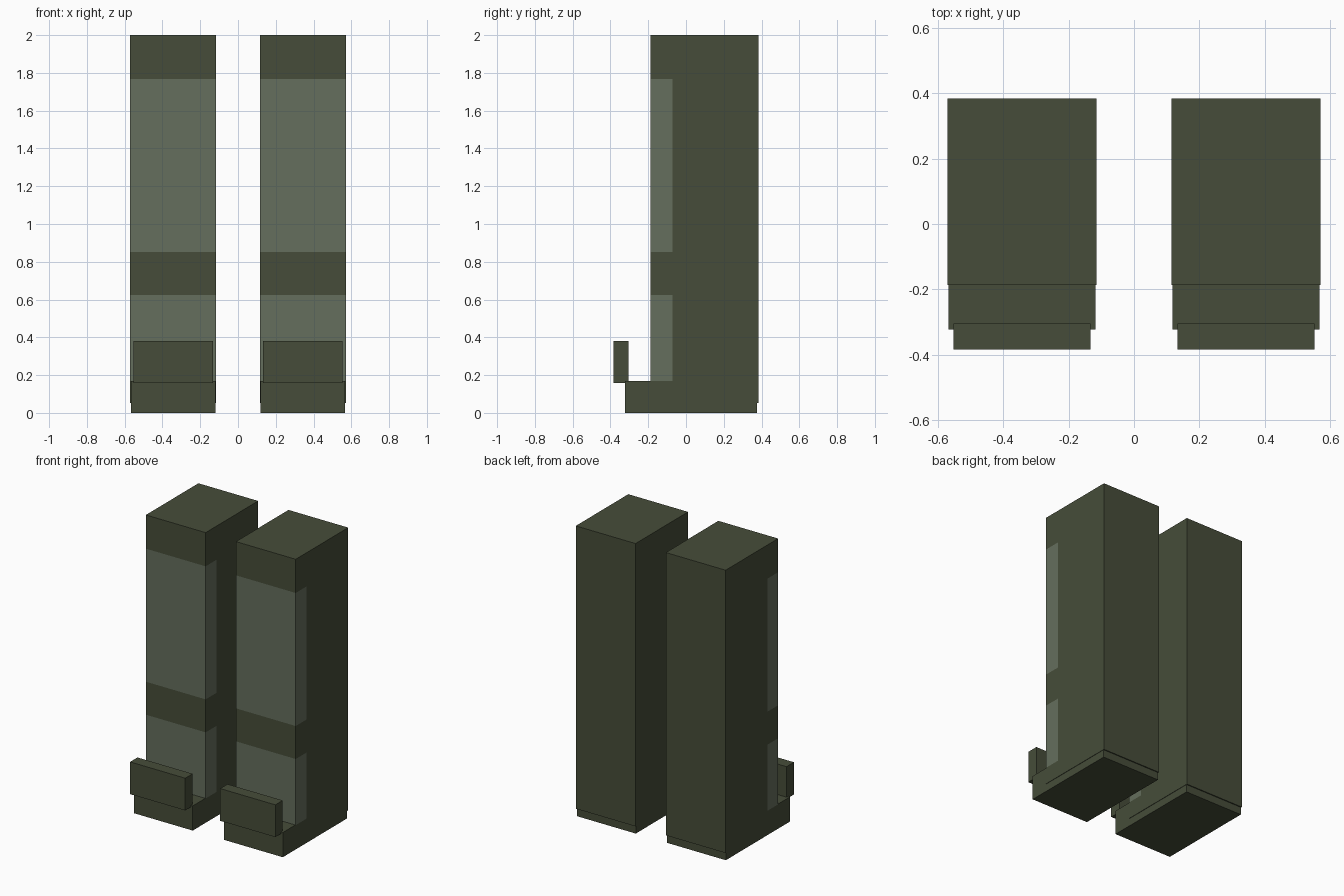
import bpy, bmesh
from mathutils import Vector

cube = bpy.data.objects.get("Cube")
if cube:
    bpy.data.objects.remove(cube, do_unlink=True)


def make_material(name, rgb):
    mat = bpy.data.materials.new(name)
    mat.use_nodes = True
    mat.diffuse_color = (*rgb, 1)
    mat.node_tree.nodes["Principled BSDF"].inputs["Base Color"].default_value = (*rgb, 1)
    return mat


olive = make_material("dark olive", (0.061, 0.073, 0.041))
sage = make_material("grey green", (0.130, 0.156, 0.109))

LEG_X = 0.343                              # centre of each leg
PANEL_BACK = -0.071                        # panels wrap round the sides to here
PANELS = [(0.17, 0.625), (0.852, 1.768)]   # bottom and top of each panel


def box(name, x, width, y0, y1, z0, z1, panels=()):
    bm = bmesh.new()
    bmesh.ops.create_cube(bm, size=1)
    size = Vector((width, y1 - y0, z1 - z0))
    centre = Vector((x, (y0 + y1) / 2, (z0 + z1) / 2))
    for v in bm.verts:
        v.co = v.co * size + centre

    # Cut the box along the panel borders, then colour the faces inside them
    if panels:
        cuts = [((0, 0, z), (0, 0, 1)) for pair in panels for z in pair]
        cuts.append(((0, PANEL_BACK, 0), (0, 1, 0)))
        for point, normal in cuts:
            bmesh.ops.bisect_plane(bm, geom=bm.verts[:] + bm.edges[:] + bm.faces[:],
                                   plane_co=point, plane_no=normal)
        for f in bm.faces:
            c = f.calc_center_median()
            inside = any(lo < c.z < hi for lo, hi in panels)
            f.material_index = int(inside and c.y < PANEL_BACK)

    mesh = bpy.data.meshes.new(name)
    bm.to_mesh(mesh)
    bm.free()
    mesh.materials.append(olive)
    if panels:
        mesh.materials.append(sage)
    obj = bpy.data.objects.new(name, mesh)
    bpy.context.collection.objects.link(obj)
    return obj


for side, sign in (("left", 1), ("right", -1)):
    x = sign * LEG_X
    box(side + "_leg", x, 0.455, -0.187, 0.384, 0.053, 2.0, PANELS)
    box(side + "_foot", x, 0.449, -0.323, 0.377, 0.0, 0.17)
    box(side + "_toe_plate", x, 0.42, -0.384, -0.304, 0.158, 0.38)
